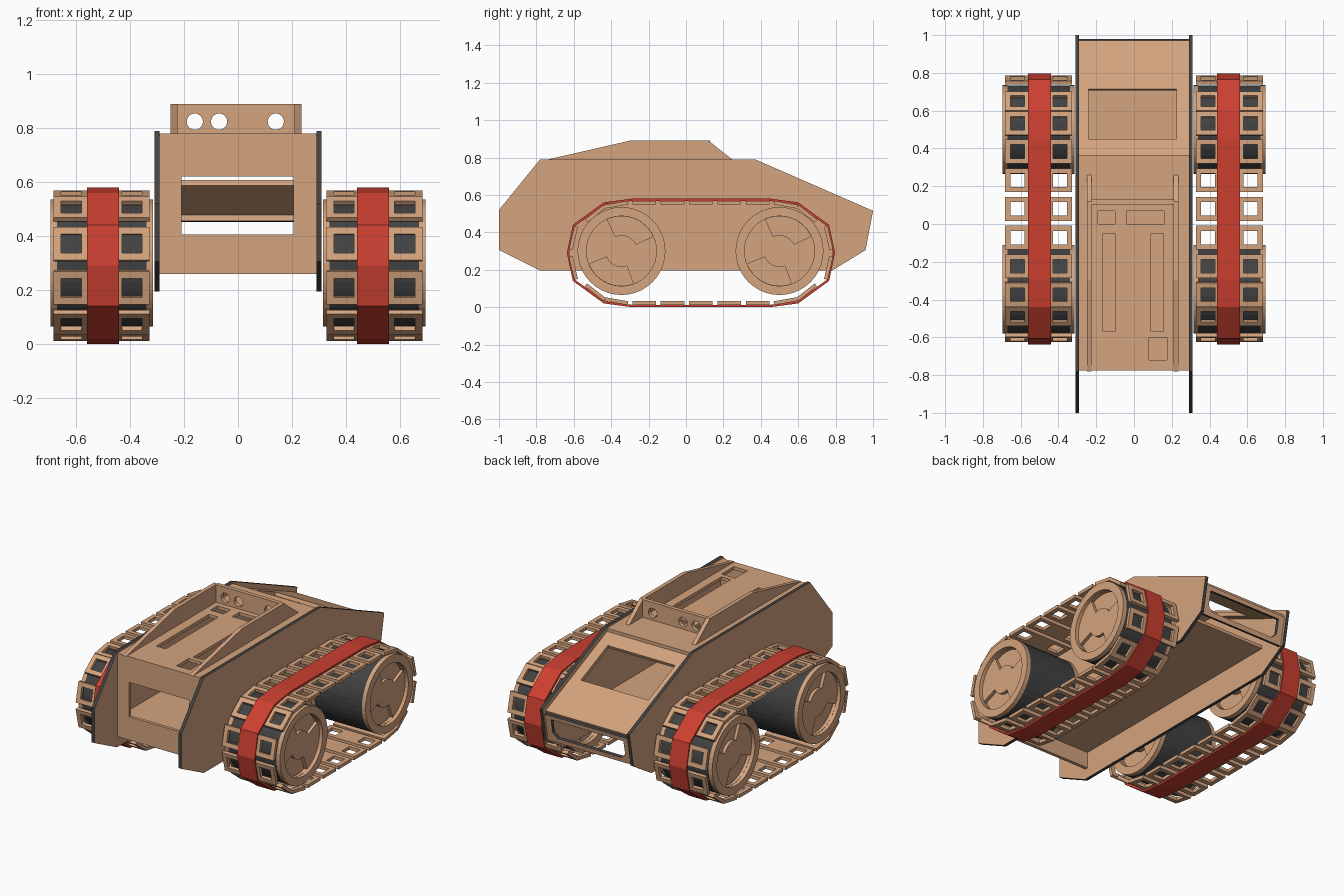
import bpy, bmesh, math
from mathutils import Vector, Matrix

if "Cube" in bpy.data.objects:
    bpy.data.objects.remove(bpy.data.objects["Cube"])

def material(name, rgb):
    m = bpy.data.materials.new(name)
    m.diffuse_color = (*rgb, 1)
    m.use_nodes = True
    m.node_tree.nodes["Principled BSDF"].inputs["Base Color"].default_value = m.diffuse_color
    return m

WOOD = material("wood", (0.66, 0.37, 0.21))
CHAR = material("charcoal", (0.055, 0.055, 0.057))
RED = material("red", (0.60, 0.05, 0.03))
X, Y, Z = Vector((1, 0, 0)), Vector((0, 1, 0)), Vector((0, 0, 1))

def rect(x0, x1, y0, y1):
    return [(x0, y0), (x1, y0), (x1, y1), (x0, y1)]

def arc(r, a0, a1, n, cx=0, cy=0):
    return [(cx + r * math.cos(math.radians(a0 + (a1 - a0) * i / n)),
             cy + r * math.sin(math.radians(a0 + (a1 - a0) * i / n))) for i in range(n + 1)]

def circle(r, n=40, cx=0, cy=0):
    return arc(r, 0, 360, n, cx, cy)[:-1]

def plate(name, outline, holes, t, origin, u, v, face=WOOD, edge=None):
    """Flat cut sheet: outline with holes, thickness t, centred on the plane origin + u,v."""
    cu = bpy.data.curves.new(name, 'CURVE')
    cu.dimensions, cu.fill_mode, cu.extrude = '2D', 'BOTH', t / 2
    for pts in [outline] + holes:
        s = cu.splines.new('POLY')
        s.points.add(len(pts) - 1)
        for p, (a, b) in zip(s.points, pts):
            p.co = (a, b, 0, 1)
        s.use_cyclic_u = True
    tmp = bpy.data.objects.new("tmp", cu)
    bpy.context.scene.collection.objects.link(tmp)
    bpy.context.view_layer.update()
    me = bpy.data.meshes.new_from_object(tmp.evaluated_get(bpy.context.evaluated_depsgraph_get()))
    bpy.data.objects.remove(tmp)
    bpy.data.curves.remove(cu)
    me.name = name
    me.materials.clear()
    me.materials.append(face)
    me.materials.append(edge or face)
    bm = bmesh.new()
    bm.from_mesh(me)
    bmesh.ops.remove_doubles(bm, verts=bm.verts, dist=1e-5)
    bmesh.ops.recalc_face_normals(bm, faces=bm.faces)
    for f in bm.faces:
        f.smooth = False
        f.material_index = 1 if abs(f.normal.z) < 0.5 else 0
    n = u.cross(v)
    bm.transform(Matrix.Translation(origin) @ Matrix((u, v, n)).transposed().to_4x4())
    bm.to_mesh(me)
    bm.free()
    ob = bpy.data.objects.new(name, me)
    bpy.context.scene.collection.objects.link(ob)
    return ob

# hull side plates with charred edges
side = [(-1, .305), (-.78, .195), (.78, .195), (.96, .305), (1, .515), (.37, .79), (-.78, .79), (-1, .52)]
for s, n in ((1, "right"), (-1, "left")):
    plate(n + "_hull_side", side, [], .02, (s * .30, 0, 0), Y, Z, WOOD, CHAR)

# front panel, floor, deck
plate("front_panel", rect(-.29, .29, .26, .76), [rect(-.21, .205, .405, .62)], .02, (0, -.765, 0), X, Z)
plate("floor", rect(-.29, .29, -.755, .78), [], .02, (0, 0, .37), X, Y)
plate("deck", rect(-.29, .29, -.775, .365),
      [rect(-.19, -.10, 0, .07), rect(-.04, .16, 0, .07), rect(-.165, -.10, -.57, -.05),
       rect(.09, .155, -.57, -.05), rect(.08, .175, -.72, -.60)], .02, (0, 0, .77), X, Y)

# sloped rear deck and rear panel
slope = Vector((0, .61, -.265)).normalized()
plate("rear_slope", rect(-.29, .29, 0, .665), [rect(-.24, .225, .098, .387)], .022,
      (0, .356, .751), X, slope)
up = Vector((0, .035, .175)).normalized()
plate("rear_panel", rect(-.29, .29, 0, .178),
      [[(-.25, .06), (-.22, .03), (.22, .03), (.25, .06), (.25, .152), (-.25, .152)]],
      .02, (0, .935, .305), X, up, WOOD, CHAR)

# raised fins and sensor plate on the deck
fin = [(-.78, .78), (.26, .78), (.12, .89), (-.30, .89)]
for x, n in ((-.2375, "left"), (.2225, "right")):
    plate(n + "_deck_fin", fin, [], .025, (x, 0, 0), Y, Z)
plate("sensor_plate", rect(-.226, .211, .78, .89),
      [circle(.03, 24, x, .824) for x in (-.16, -.07, .14)], .025, (0, .117, 0), X, Z)

# tracks and wheels
CY, CZ, TX = .08, .29, .505
half = [(.452, .258, -10), (.565, .21, -38), (.682, .08, -77)]
links = [(d * .152, .268, 0) for d in range(-2, 3)] + half + [(-y, z, -a) for y, z, a in half]
links += [(y, -z, -a) for y, z, a in links]
quarter = [(.37, .29), (.52, .27), (.685, .15), (.717, 0)]
belt = quarter + [(y, -z) for y, z in quarter[2::-1]]
belt += [(-y, -z) for y, z in belt]
sectors = [arc(.186, a, b, 10) + arc(.085, b, a, 8) for a, b in ((25, 114), (202, 290))]

def drum(name, x, y):
    bm = bmesh.new()
    bmesh.ops.create_cone(bm, cap_ends=False, segments=40, radius1=.234, radius2=.234, depth=.34)
    bm.transform(Matrix.Translation((x, y, .30)) @ Matrix.Rotation(math.pi / 2, 4, 'Y'))
    me = bpy.data.meshes.new(name)
    me.materials.append(CHAR)
    bm.to_mesh(me)
    bm.free()
    bpy.context.scene.collection.objects.link(bpy.data.objects.new(name, me))

for s, n in ((1, "right"), (-1, "left")):
    for i, (y, z, a) in enumerate(links):
        t = Vector((0, math.cos(math.radians(a)), math.sin(math.radians(a))))
        plate(f"{n}_track_link_{i}", rect(-.178, .178, -.063, .063),
              [rect(-.15, -.075, -.036, .036), rect(.075, .15, -.036, .036)], .02,
              (s * TX, CY + y, CZ + z), X, t)
    plate(n + "_track_belt", belt, [[(y * .983, z * .96) for y, z in belt]], .12,
          (s * .50, CY, CZ), Y, Z, RED)
    for wy, w in ((-.345, "front"), (.50, "rear")):
        drum(f"{n}_{w}_wheel_drum", s * TX, wy)
        for e, en in ((1, "outer"), (-1, "inner")):
            for part, hole, t, d in (("rim", [circle(.187)], .025, .178),
                                     ("spokes", sectors, .02, .158),
                                     ("back", [], .02, .12)):
                r = .235 if part == "rim" else .23
                plate(f"{n}_{w}_wheel_{en}_{part}", circle(r), hole, t,
                      (s * (TX + e * d), wy, .30), Y, Z)
